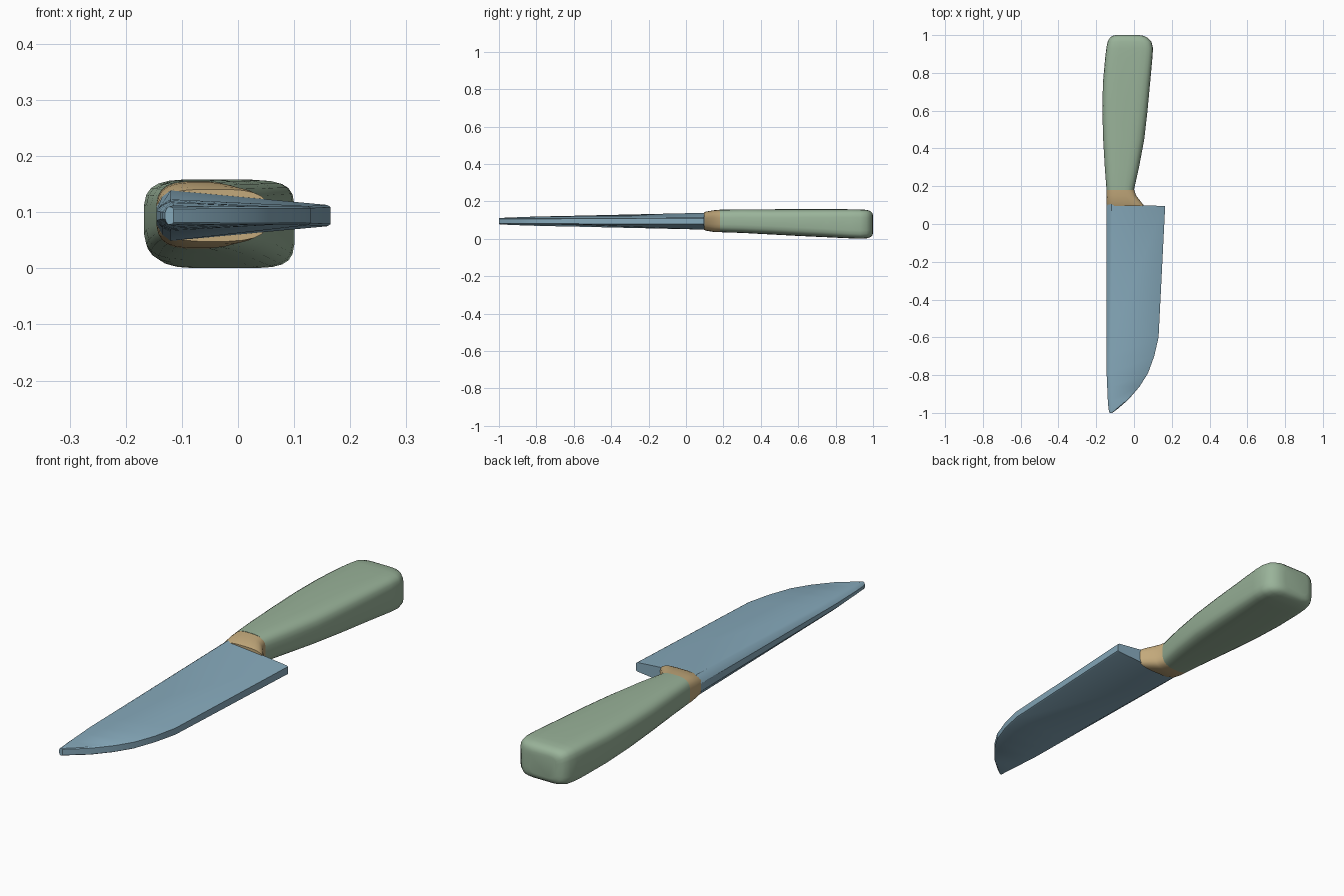
import bpy, bmesh, math

if "Cube" in bpy.data.objects:
    bpy.data.objects.remove(bpy.data.objects["Cube"])

ZC = 0.094  # mid-plane height of the blade


def loft(name, rings, colour, angle=30):
    """Skin a list of equal-length point rings and cap both ends."""
    bm = bmesh.new()
    loops = [[bm.verts.new(p) for p in ring] for ring in rings]
    n = len(loops[0])
    for a, b in zip(loops, loops[1:]):
        for i in range(n):
            j = (i + 1) % n
            bm.faces.new((a[i], a[j], b[j], b[i]))
    bm.faces.new(loops[0])
    bm.faces.new(loops[-1])
    bmesh.ops.recalc_face_normals(bm, faces=bm.faces)
    mesh = bpy.data.meshes.new(name)
    bm.to_mesh(mesh)
    bm.free()
    obj = bpy.data.objects.new(name, mesh)
    bpy.context.collection.objects.link(obj)
    mat = bpy.data.materials.new(name + "_colour")
    mat.diffuse_color = colour
    mat.use_nodes = True
    mat.node_tree.nodes["Principled BSDF"].inputs["Base Color"].default_value = mat.diffuse_color
    mesh.materials.append(mat)
    bpy.ops.object.select_all(action='DESELECT')
    obj.select_set(True)
    bpy.context.view_layer.objects.active = obj
    bpy.ops.object.shade_smooth_by_angle(angle=math.radians(angle))
    return obj


def rounded_ring(y, x0, x1, z0, z1, power, n=24):
    """Superellipse cross-section across the knife at depth y."""
    ring = []
    for i in range(n):
        t = 2 * math.pi * (i + 0.5) / n
        c, s = math.cos(t), math.sin(t)
        ring.append(((x0 + x1) / 2 + (x1 - x0) / 2 * math.copysign(abs(c) ** (2 / power), c), y,
                     (z0 + z1) / 2 + (z1 - z0) / 2 * math.copysign(abs(s) ** (2 / power), s)))
    return ring


def blade_ring(y, x0, x1, h, e, slant=0.0):
    """Wedge section: rounded spine at x0, blunt cutting edge at x1."""
    w = x1 - x0
    spine, bevel = min(0.025, w * 0.4), min(0.006, w * 0.15)
    half = [(x0, h * 0.35), (x0 + spine * 0.4, h * 0.75), (x0 + spine, h),
            (x1 - bevel, e), (x1, e * 0.8)]
    pts = [(x, z) for x, z in half] + [(x, -z) for x, z in reversed(half)]
    return [(x, y - slant * (x - x0) / w, ZC + z) for x, z in pts]


# Blade: y, spine x, edge x, spine half thickness, edge half thickness
blade = [(-1.0, -0.130, -0.115, 0.016, 0.015), (-0.98, -0.135, -0.088, 0.018, 0.015),
         (-0.93, -0.139, -0.030, 0.020, 0.016), (-0.86, -0.142, 0.030, 0.023, 0.016),
         (-0.79, -0.145, 0.074, 0.025, 0.016), (-0.70, -0.145, 0.107, 0.027, 0.016),
         (-0.60, -0.145, 0.130, 0.029, 0.017)]
rings = [blade_ring(*b) for b in blade]
rings.append(blade_ring(0.106, -0.145, 0.165, 0.045, 0.019, 0.011))
loft("blade", rings, (0.24, 0.4, 0.5, 1))

# Bolster: collar flaring from handle to blade heel
bolster = [(0.095, -0.143, 0.055, 0.048, 0.141, 3.2), (0.108, -0.145, 0.045, 0.043, 0.146, 3.2),
           (0.15, -0.146, 0.012, 0.036, 0.153, 3.2), (0.185, -0.146, 0.0, 0.035, 0.155, 3.2)]
loft("bolster", [rounded_ring(*b) for b in bolster], (0.55, 0.4, 0.2, 1))

# Handle: y, left x, right x, bottom z, top z, squareness
handle = [(0.18, -0.146, 0.0, 0.035, 0.156, 3.2), (0.30, -0.155, 0.027, 0.031, 0.158, 3.4),
          (0.45, -0.164, 0.055, 0.023, 0.158, 3.6), (0.60, -0.168, 0.072, 0.015, 0.159, 4),
          (0.75, -0.165, 0.086, 0.008, 0.159, 4.4), (0.88, -0.153, 0.098, 0.002, 0.158, 5),
          (0.93, -0.147, 0.101, 0.0, 0.157, 5), (0.965, -0.140, 0.093, 0.002, 0.155, 5),
          (0.985, -0.129, 0.074, 0.008, 0.149, 5), (0.996, -0.115, 0.052, 0.017, 0.139, 5),
          (1.0, -0.095, 0.025, 0.032, 0.124, 5)]
loft("handle", [rounded_ring(*h) for h in handle], (0.32, 0.45, 0.32, 1), 40)
